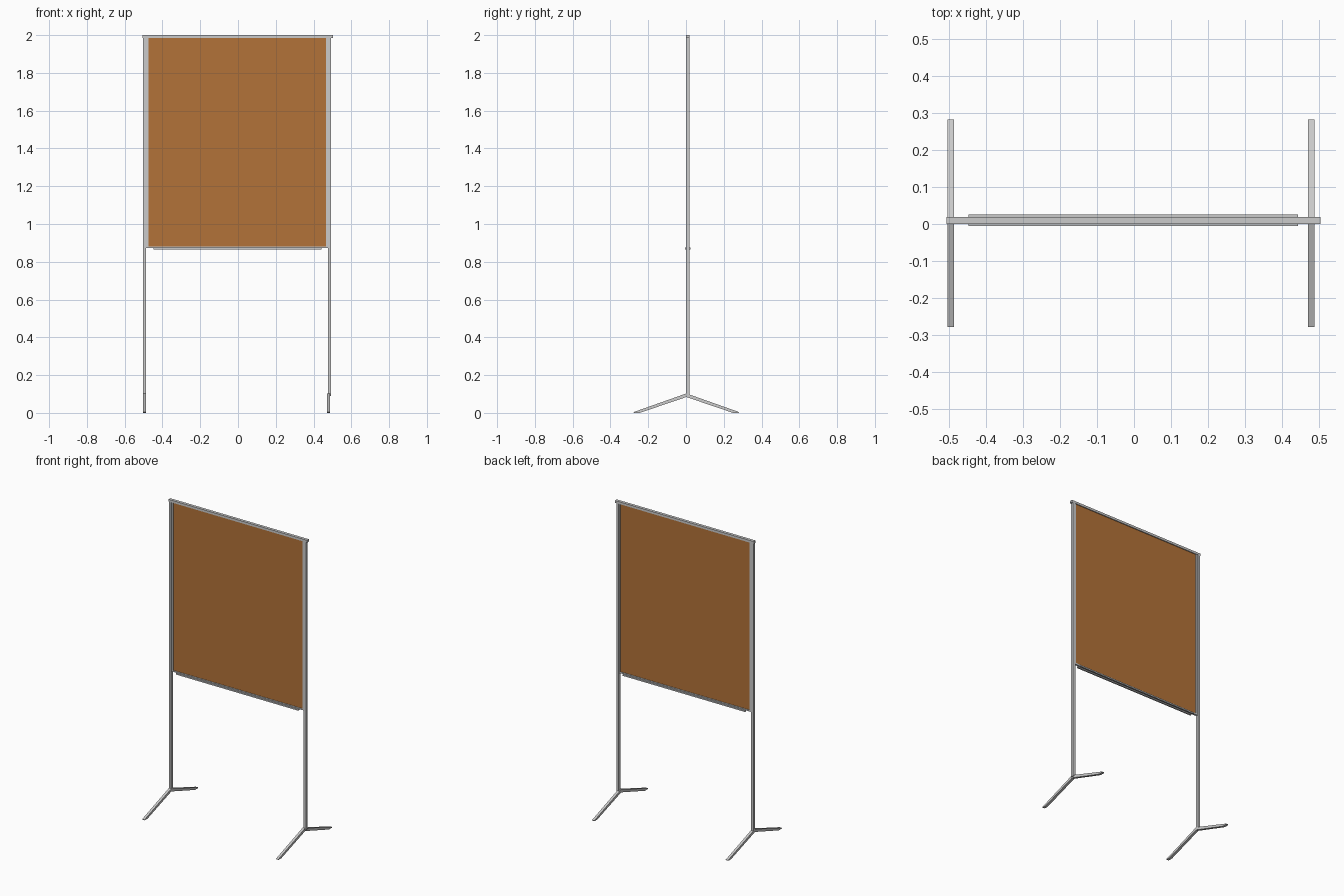
import bpy
import bmesh

if "Cube" in bpy.data.objects:
    bpy.data.objects.remove(bpy.data.objects["Cube"])


def make_object(name, bm, mat=None):
    bmesh.ops.recalc_face_normals(bm, faces=bm.faces)
    mesh = bpy.data.meshes.new(name)
    bm.to_mesh(mesh)
    bm.free()
    obj = bpy.data.objects.new(name, mesh)
    bpy.context.collection.objects.link(obj)
    if mat:
        mesh.materials.append(mat)
    return obj


def box(name, x, y, z, mat=None):
    """Box from (min, max) ranges on each axis."""
    bm = bmesh.new()
    bmesh.ops.create_cube(bm, size=1)
    for v in bm.verts:
        v.co = [r[0] + (c + 0.5) * (r[1] - r[0]) for c, r in zip(v.co, (x, y, z))]
    return make_object(name, bm, mat)


def prism(name, profile, x0, x1):
    """Extrude a (y, z) outline along x."""
    bm = bmesh.new()
    face = bm.faces.new([bm.verts.new((x0, y, z)) for y, z in profile])
    ext = bmesh.ops.extrude_face_region(bm, geom=[face])
    verts = [g for g in ext["geom"] if isinstance(g, bmesh.types.BMVert)]
    bmesh.ops.translate(bm, verts=verts, vec=(x1 - x0, 0, 0))
    return make_object(name, bm)


cork = bpy.data.materials.new("cork_brown")
cork.diffuse_color = (0.45, 0.17, 0.04, 1)
cork.use_nodes = True
cork.node_tree.nodes["Principled BSDF"].inputs["Base Color"].default_value = cork.diffuse_color

# Spread feet: half outline of one leg, mirrored about the post
CY = 0.002
half = [(0.28, 0.004), (0.276, 0.0), (0.247, 0.0)]
foot = ([(CY, 0.103)] + [(CY + y, z) for y, z in half] + [(CY, 0.084)]
        + [(CY - y, z) for y, z in reversed(half)])

# Posts, feet and panel side frames
sides = {
    "left": ((-0.503, -0.486), (-0.503, -0.486), (-0.486, -0.473)),
    "right": ((0.476, 0.493), (0.470, 0.487), (0.467, 0.478)),
}
for side, (post, leg, frame) in sides.items():
    box(side + "_post", post, (0.0, 0.019), (0.09, 1.986))
    prism(side + "_foot", foot, *leg)
    box(side + "_panel_frame", frame, (0.003, 0.016), (0.874, 1.986))

# Top rail and bottom frame bar
box("top_rail", (-0.506, 0.503), (0.0, 0.019), (1.985, 2.0))
box("bottom_panel_frame", (-0.484, 0.478), (0.003, 0.016), (0.873, 0.882))

# Strips beneath the panel, front and back
for name, y in (("front", (-0.006, 0.004)), ("back", (0.015, 0.025))):
    box(name + "_bottom_strip", (-0.447, 0.443), y, (0.866, 0.875))

# Pin board
box("board_panel", (-0.474, 0.468), (0.006, 0.013), (0.88, 1.986), cork)
